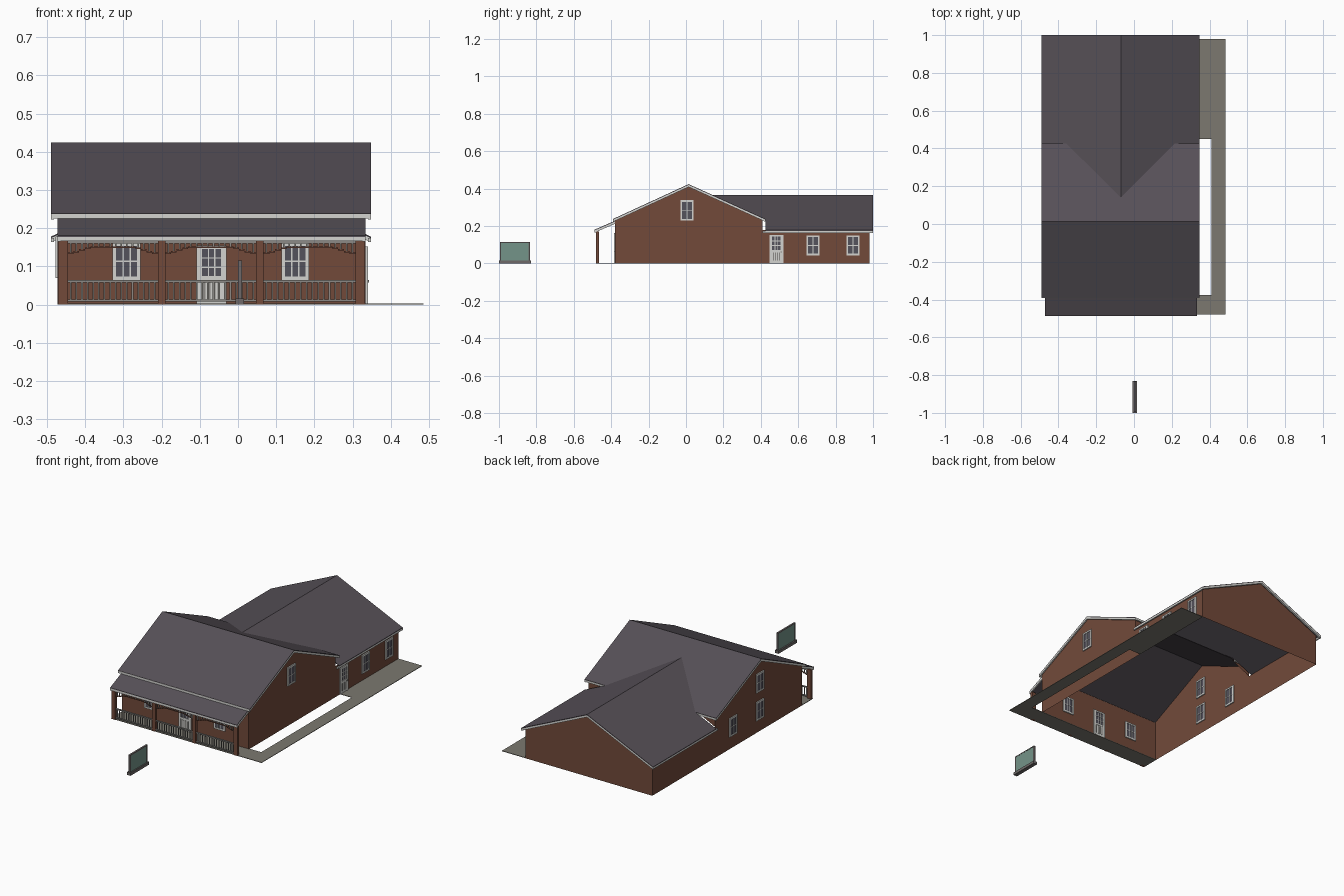
import bpy, math

if "Cube" in bpy.data.objects:
    bpy.data.objects.remove(bpy.data.objects["Cube"])

def material(name, rgb):
    m = bpy.data.materials.new(name)
    lin = [((c / 255 + 0.055) / 1.055) ** 2.4 for c in rgb]
    m.diffuse_color = (*lin, 1)
    m.use_nodes = True
    m.node_tree.nodes["Principled BSDF"].inputs["Base Color"].default_value = m.diffuse_color
    return m

BROWN = material("brown_wall", (114, 74, 58))
ROOF = material("roof_shingle", (86, 80, 87))
WHITE = material("white_trim", (212, 212, 208))
GREY = material("grey_spindle", (140, 138, 134))
PAVE = material("paving", (124, 121, 112))
GLASS = material("dark_glass", (84, 82, 92))
TEAL = material("teal_board", (116, 148, 137))
STONE = material("sign_grey", (110, 105, 104))

def mesh(name, verts, faces, mats, idx=None):
    me = bpy.data.meshes.new(name)
    me.from_pydata(verts, [], faces)
    for m in mats:
        me.materials.append(m)
    if idx:
        for p, i in zip(me.polygons, idx):
            p.material_index = i
    ob = bpy.data.objects.new(name, me)
    bpy.context.collection.objects.link(ob)
    return ob

def boxes(name, items):
    """One object from many (low corner, high corner, material) boxes."""
    verts, faces, idx, mats = [], [], [], []
    for lo, hi, m in items:
        if m not in mats:
            mats.append(m)
        b = len(verts)
        verts += [(x, y, z) for x in (lo[0], hi[0]) for y in (lo[1], hi[1]) for z in (lo[2], hi[2])]
        for f in ((0, 1, 3, 2), (4, 6, 7, 5), (0, 4, 5, 1), (2, 3, 7, 6), (0, 2, 6, 4), (1, 5, 7, 3)):
            faces.append([b + i for i in f])
            idx.append(mats.index(m))
    return mesh(name, verts, faces, mats, idx)

def slab(name, pts, t, mat):
    """Polygon thickened straight down by t."""
    n = len(pts)
    verts = list(pts) + [(x, y, z - t) for x, y, z in pts]
    faces = [list(range(n)), list(range(2 * n - 1, n - 1, -1))]
    faces += [[i, i + n, (i + 1) % n + n, (i + 1) % n] for i in range(n)]
    return mesh(name, verts, faces, [mat])

# key dimensions
XL, XR, XC = -0.472, 0.334, -0.07
YF, YM, YB = -0.38, 0.41, 0.98
RL, RR = -0.49, 0.348
RY, RZ = 0.014, 0.424            # main ridge
EF, EB, EZ = -0.39, 0.425, 0.238  # main eaves
WZ, WE = 0.367, 0.178            # wing ridge and eave heights

# walls
side = [(YF, 0), (YB, 0), (YB, 0.178), (YM, 0.178), (YM, 0.238), (RY, 0.418), (YF, 0.238)]
for nm, x in (("left_wall", XL), ("right_wall", XR)):
    mesh(nm, [(x, y, z) for y, z in side], [range(len(side))], [BROWN])
mesh("front_wall", [(XL, YF, 0), (XR, YF, 0), (XR, YF, 0.235), (XL, YF, 0.235)], [range(4)], [BROWN])
mesh("rear_wall", [(x, YB, z) for x, z in ((XR, 0), (XL, 0), (XL, 0.178), (XC, 0.363), (XR, 0.178))],
     [range(5)], [BROWN])
for nm, x, s in (("left_corner_wall", XL, 1), ("right_corner_wall", XR, -1)):
    mesh(nm, [(x, YM, 0.178), (x + s * 0.12, YM, 0.237), (x, YM, 0.237)], [range(3)], [BROWN])

# main roof with eave boards and rakes
T = 0.004
for nm, e in (("front", EF), ("rear", EB)):
    slab(nm + "_main_roof", [(RL, e, EZ), (RR, e, EZ), (RR, RY, RZ), (RL, RY, RZ)], T, ROOF)
    for sd, a, b in (("left", RL, RL + 0.008), ("right", RR - 0.008, RR)):
        slab(f"{nm}_{sd}_rake", [(a, e, EZ - T), (b, e, EZ - T), (b, RY, RZ - T), (a, RY, RZ - T)], 0.011, WHITE)
boxes("front_eave_board", [((RL, EF - 0.001, 0.225), (RR, EF + 0.008, EZ - 0.001), WHITE)])
for nm, a, b in (("left", RL, -0.36), ("right", 0.22, RR)):
    boxes(nm + "_rear_eave_board", [((a, EB - 0.008, 0.225), (b, EB + 0.001, EZ - 0.002), WHITE)])

# rear wing roof, meeting the main roof in valleys
ms = (RZ - EZ) / (EB - RY)
vy = RY + (RZ - WZ) / ms
for nm, e in (("left", RL), ("right", RR)):
    ws = (WZ - WE) / abs(e - XC)
    vx = XC + math.copysign((WZ - EZ) / ws, e - XC)
    slab(nm + "_wing_roof", [(XC, 1, WZ), (XC, vy, WZ), (vx, EB, EZ), (e, EB, WE), (e, 1, WE)], T, ROOF)
    slab(nm + "_wing_rake", [(XC, 1, WZ - T), (XC, 0.99, WZ - T), (e, 0.99, WE - T), (e, 1, WE - T)], 0.011, WHITE)
    a, b = sorted((e, e - math.copysign(0.008, e)))
    boxes(nm + "_wing_eave_board", [((a, YM, 0.164), (b, 1, WE - T), WHITE)])

# porch roof, fascia and end rakes
slab("porch_roof", [(XL, -0.488, 0.181), (XR, -0.488, 0.181), (XR, YF, 0.228), (XL, YF, 0.228)], T, ROOF)
boxes("porch_fascia", [((XL, -0.488, 0.166), (XR, -0.48, 0.179), WHITE)])
for nm, a, b in (("left", XL, XL + 0.008), ("right", XR - 0.008, XR)):
    slab(nm + "_porch_rake", [(a, -0.488, 0.177), (b, -0.488, 0.177), (b, YF, 0.224), (a, YF, 0.224)], 0.012, WHITE)

# porch posts
posts = [(-0.47, -0.445), (-0.21, -0.19), (0.047, 0.067), (0.307, 0.332)]
boxes("porch_posts", [((a, -0.48, 0), (b, -0.464, 0.17), BROWN) for a, b in posts])

# railings, frieze spindles and arched brackets in each bay
for k in range(3):
    a, b = posts[k][1], posts[k + 1][0]
    n = 16
    rail = [((a, -0.476, 0.058), (b, -0.468, 0.064), GREY), ((a, -0.476, 0.008), (b, -0.468, 0.013), GREY)]
    frieze = [((a, -0.476, 0.16), (b, -0.468, 0.167), GREY)]
    arch = []
    for i in range(n):
        x = a + (b - a) * (i + 0.5) / n
        rail.append(((x - 0.002, -0.474, 0.01), (x + 0.002, -0.47, 0.06), GREY))
        d = min(x - a, b - x)
        low = 0.152 - 0.018 * max(0, 1 - d / 0.06)
        frieze.append(((x - 0.002, -0.474, low), (x + 0.002, -0.47, 0.163), GREY))
        h = (b - a) / n / 2
        arch.append(((x - h, -0.475, low - 0.004), (x + h, -0.469, low), BROWN))
    boxes(f"porch_railing_{k + 1}", rail)
    boxes(f"porch_frieze_{k + 1}", frieze)
    boxes(f"porch_arch_{k + 1}", arch)

# paving: porch floor, side path and rear patio
path = [(XL, -0.478), (0.485, -0.478), (0.485, 0.98), (XR, 0.98), (XR, 0.45), (0.41, 0.45), (0.41, -0.375), (XL, -0.375)]
slab("paving", [(x, y, 0.003) for x, y in path], 0.003, PAVE)

def opening(name, wall, pos, u0, u1, z0, z1, cols, rows, door=False):
    """Window or door through a wall; wall is the axis it runs along."""
    def bx(a, b, c, d, t, m):
        if wall == 'x':
            return ((a, pos - t, c), (b, pos + t, d), m)
        return ((pos - t, a, c), (pos + t, b, d), m)
    f, m = 0.009, 0.0018
    items = []
    g0, g1, h0, h1 = u0 + f, u1 - f, z0 + f, z1 - f
    if door:
        g0, g1, h0 = u0 + 0.014, u1 - 0.014, z0 + (z1 - z0) * 0.47
        items.append(bx(u0, u1, z0, h0, 0.004, WHITE))
        # lower door panels
        w = (g1 - g0) / 4
        items += [bx(g0 + i * w + 0.003, g0 + (i + 1) * w - 0.003, z0 + 0.012, h0 - 0.014, 0.005, GREY)
                  for i in range(4)]
    items.append(bx(g0, g1, h0, h1, 0.003, GLASS))
    items += [bx(u0, g0, z0, z1, 0.006, WHITE), bx(g1, u1, z0, z1, 0.006, WHITE),
              bx(g0, g1, h1, z1, 0.006, WHITE), bx(g0, g1, z0 if not door else h0 - f, h0, 0.006, WHITE)]
    for i in range(1, cols):
        u = g0 + (g1 - g0) * i / cols
        items.append(bx(u - m, u + m, h0, h1, 0.005, WHITE))
    for i in range(1, rows):
        z = h0 + (h1 - h0) * i / rows
        items.append(bx(g0, g1, z - m, z + m, 0.005, WHITE))
    boxes(name, items)

# doors and windows
opening("front_door", 'x', YF, -0.108, -0.03, 0.003, 0.155, 3, 3, True)
opening("front_window_left", 'x', YF, -0.328, -0.255, 0.065, 0.163, 3, 2)
opening("front_window_right", 'x', YF, 0.114, 0.186, 0.065, 0.163, 3, 2)
opening("side_door", 'y', XR, 0.447, 0.52, 0.003, 0.152, 3, 3, True)
boxes("side_door_knob", [((XR, 0.505, 0.058), (XR + 0.009, 0.512, 0.065), GREY)])
opening("right_gable_window", 'y', XR, -0.03, 0.04, 0.23, 0.338, 2, 2)
opening("right_wing_window_1", 'y', XR, 0.644, 0.714, 0.043, 0.15, 2, 2)
opening("right_wing_window_2", 'y', XR, 0.857, 0.928, 0.043, 0.15, 2, 2)
opening("left_gable_window", 'y', XL, -0.03, 0.04, 0.23, 0.338, 2, 2)
opening("left_window_1", 'y', XL, -0.03, 0.04, 0.07, 0.178, 2, 2)
opening("left_window_2", 'y', XL, 0.215, 0.285, 0.07, 0.178, 2, 2)

# free-standing board in front of the house
boxes("sign_base", [((-0.007, -1, 0), (0.016, -0.83, 0.016), STONE)])
boxes("sign_board", [((0.001, -0.988, 0.016), (0.009, -0.842, 0.109), TEAL)])
boxes("sign_frame", [((0, -0.995, 0.016), (0.01, -0.988, 0.115), STONE),
                     ((0, -0.842, 0.016), (0.01, -0.835, 0.115), STONE),
                     ((0, -0.988, 0.109), (0.01, -0.842, 0.115), STONE)])
